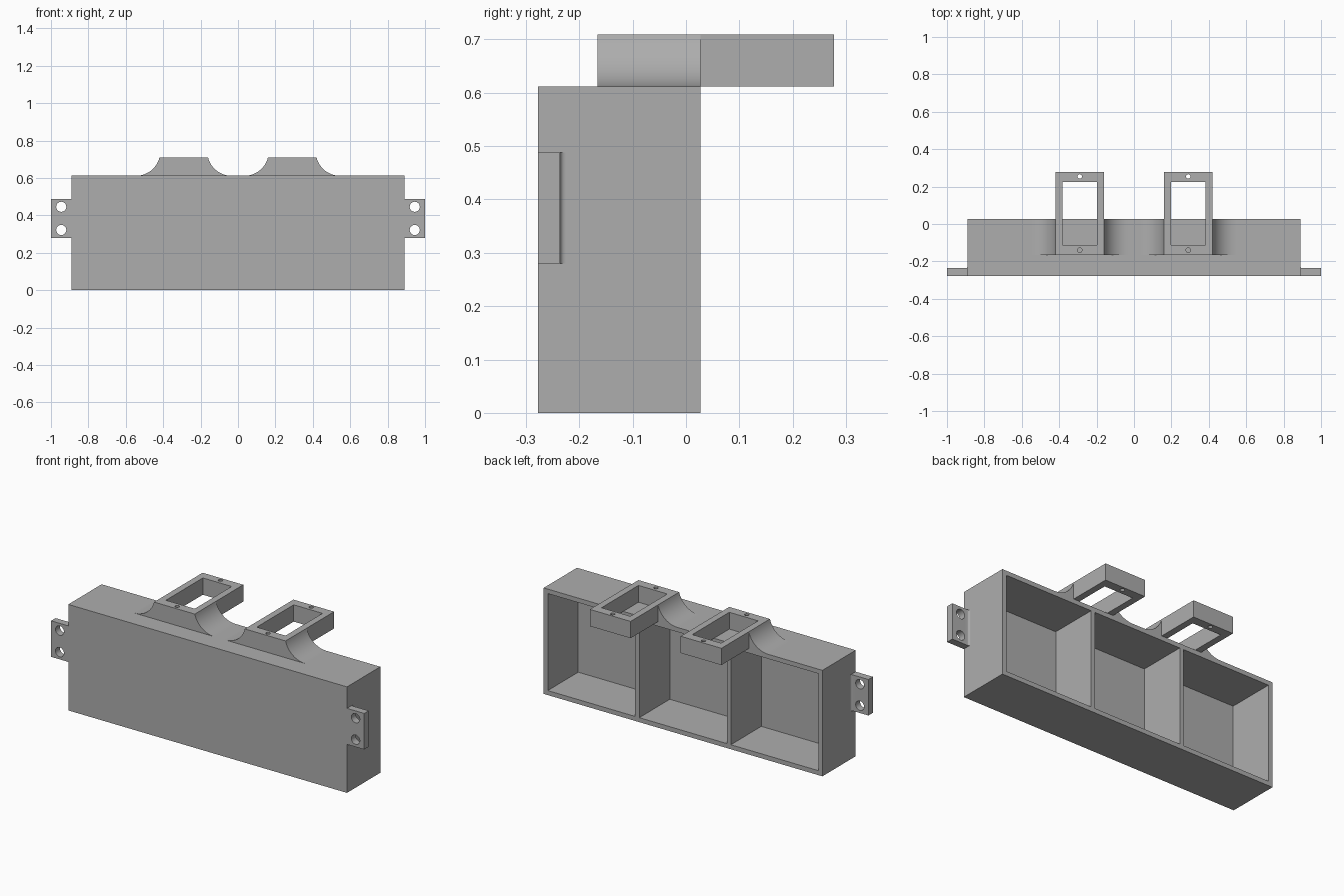
import bpy, bmesh, math
from mathutils import Vector, Matrix

if "Cube" in bpy.data.objects:
    bpy.data.objects.remove(bpy.data.objects["Cube"], do_unlink=True)

grey = bpy.data.materials.new("plain grey")
grey.use_nodes = True
GREY = (0.42, 0.42, 0.42, 1)
grey.diffuse_color = GREY
grey.node_tree.nodes["Principled BSDF"].inputs["Base Color"].default_value = GREY


def finish(name, bm):
    bmesh.ops.recalc_face_normals(bm, faces=bm.faces)
    mesh = bpy.data.meshes.new(name)
    bm.to_mesh(mesh)
    bm.free()
    mesh.materials.append(grey)
    ob = bpy.data.objects.new(name, mesh)
    bpy.context.collection.objects.link(ob)
    return ob


def box(name, x, y, z):
    bm = bmesh.new()
    bmesh.ops.create_cube(bm, size=1)
    for v in bm.verts:
        v.co = Vector(r[0] + (c + 0.5) * (r[1] - r[0]) for c, r in zip(v.co, (x, y, z)))
    return finish(name, bm)


def rod(name, centre, radius, length, axis):
    bm = bmesh.new()
    bmesh.ops.create_cone(bm, cap_ends=True, segments=32, radius1=radius,
                          radius2=radius, depth=length)
    turn = Matrix.Rotation(math.pi / 2, 4, "X") if axis == "Y" else Matrix()
    bmesh.ops.transform(bm, matrix=Matrix.Translation(centre) @ turn, verts=bm.verts)
    return finish(name, bm)


def prism(name, points, offset):
    bm = bmesh.new()
    face = bm.faces.new([bm.verts.new(p) for p in points])
    out = bmesh.ops.extrude_face_region(bm, geom=[face])
    bmesh.ops.translate(bm, vec=offset,
                        verts=[g for g in out["geom"] if isinstance(g, bmesh.types.BMVert)])
    return finish(name, bm)


def cut(ob, cutters):
    bpy.context.view_layer.objects.active = ob
    for c in cutters:
        m = ob.modifiers.new("cut", "BOOLEAN")
        m.operation, m.solver, m.object = "DIFFERENCE", "EXACT", c
        bpy.ops.object.modifier_apply(modifier=m.name)
        bpy.data.objects.remove(c, do_unlink=True)


def smooth(ob):
    bpy.ops.object.select_all(action="DESELECT")
    ob.select_set(True)
    bpy.context.view_layer.objects.active = ob
    bpy.ops.object.shade_smooth_by_angle(angle=math.radians(35))


HALF, FRONT, BACK, TOP, WALL = 0.89, -0.277, 0.027, 0.612, 0.026
PITCH = (2 * HALF - WALL) / 3

# Open-backed case with three compartments
case = box("case", (-HALF, HALF), (FRONT, BACK), (0, TOP))
cells = []
for i in range(3):
    x0 = -HALF + WALL + i * PITCH
    cells.append(box("cell", (x0, x0 + PITCH - WALL), (FRONT + WALL, BACK + 0.1),
                     (WALL, TOP - WALL)))
cut(case, cells)

LID, RIM_FRONT, RIM_BACK, RIM_HALF = 0.709, -0.166, 0.277, 0.13
RUN = 0.125                       # sideways reach of the concave flare
RISE = LID - TOP
R = (RUN ** 2 + RISE ** 2) / (2 * RISE)
SWEEP = math.asin(RUN / R)

for side, word in ((1, "left"), (-1, "right")):
    # Rectangular frame overhanging the back, with two screw holes
    cx = side * 0.29
    frame = box(word + "_frame", (cx - RIM_HALF, cx + RIM_HALF),
                (RIM_FRONT, RIM_BACK), (TOP, LID))
    cut(frame, [box("window", (cx - 0.092, cx + 0.092), (-0.112, 0.225), (TOP - 0.1, LID + 0.1))]
        + [rod("screw", (cx, y, LID), 0.012, 0.4, "Z") for y in (-0.14, 0.254)])
    smooth(frame)

    # Concave flares blending the frame into the case top
    for d, place in ((side, "outer"), (-side, "inner")):
        foot = cx + d * (RIM_HALF + RUN)
        pts = [(cx + d * RIM_HALF, RIM_FRONT, TOP)]
        for i in range(17):
            a = SWEEP * i / 16
            pts.append((foot - d * R * math.sin(a), RIM_FRONT, TOP + R * (1 - math.cos(a))))
        smooth(prism(f"{word}_{place}_flare", pts, (0, BACK - RIM_FRONT, 0)))

    # Mounting ear with a small rounded root and two bolt holes
    ear_back, root = -0.236, 0.01
    pts = [(side * HALF, FRONT, 0.28), (side, FRONT, 0.28), (side, ear_back, 0.28)]
    for i in range(7):
        a = math.pi / 2 * i / 6
        pts.append((side * (HALF + root * (1 - math.sin(a))),
                    ear_back + root * (1 - math.cos(a)), 0.28))
    ear = prism(word + "_ear", pts, (0, 0, 0.208))
    cut(ear, [rod("bolt", (side * 0.945, FRONT, z), 0.027, 0.3, "Y") for z in (0.322, 0.446)])
    smooth(ear)
